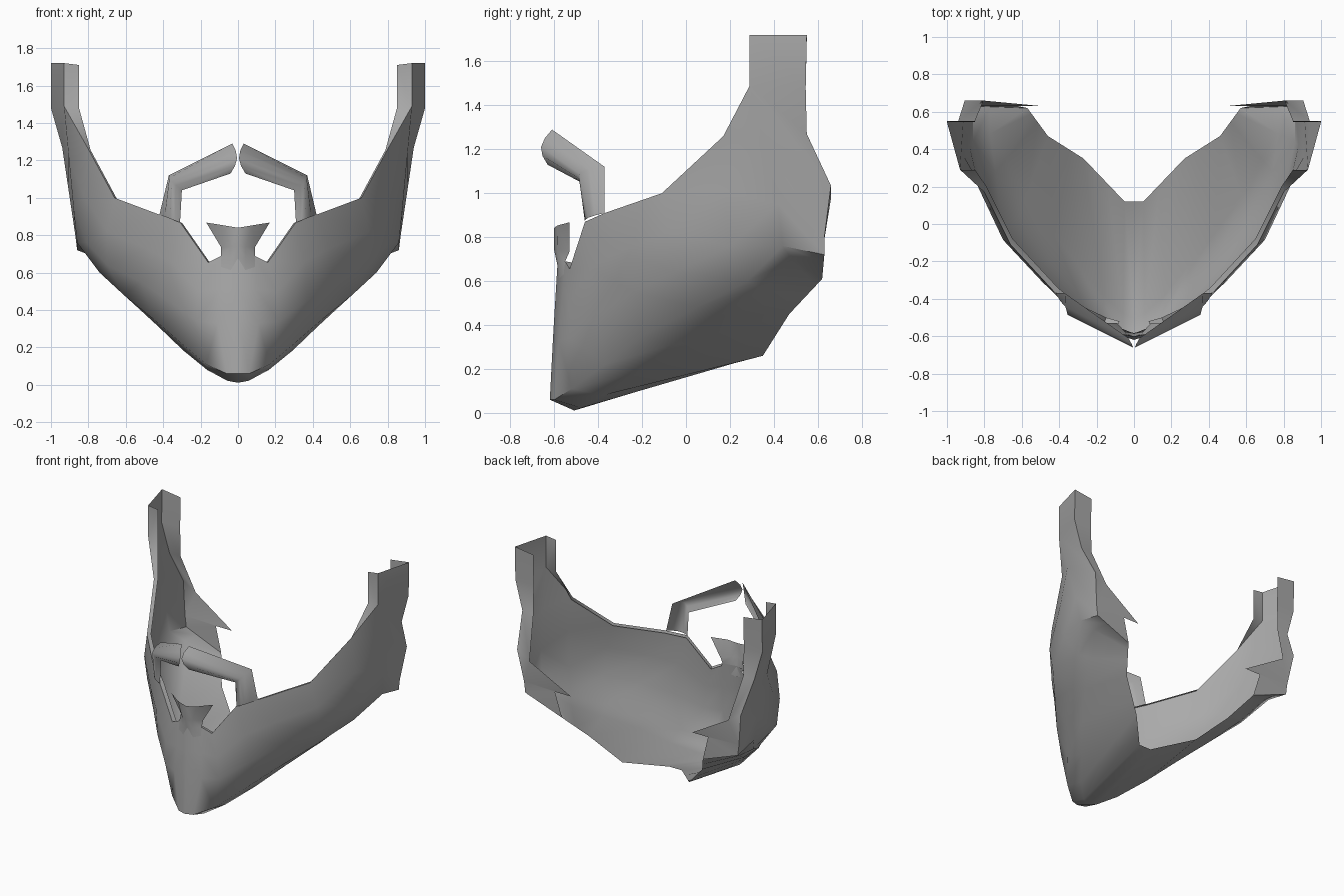
import bpy, bmesh, math
from mathutils import Vector as V

if "Cube" in bpy.data.objects:
    bpy.data.objects.remove(bpy.data.objects["Cube"])

hair = bpy.data.materials.new("hair_grey")
hair.diffuse_color = (0.4, 0.4, 0.4, 1)
hair.use_nodes = True
hair.node_tree.nodes["Principled BSDF"].inputs["Base Color"].default_value = hair.diffuse_color


def part(name, sheets, angle=50):
    """Skin each sheet (list of neighbouring columns) with quads, mirror across x."""
    bm = bmesh.new()
    for cols in sheets:
        grid = [[bm.verts.new(p) for p in col] for col in cols]
        for a, b in zip(grid, grid[1:]):
            for i in range(len(a) - 1):
                bm.faces.new((a[i], a[i + 1], b[i + 1], b[i]))
    bmesh.ops.remove_doubles(bm, verts=bm.verts[:], dist=0.002)
    bmesh.ops.recalc_face_normals(bm, faces=bm.faces[:])
    # keep the normals pointing away from the head
    if sum(f.normal.dot(f.calc_center_median() - V((0, 0.4, 0.8))) for f in bm.faces) < 0:
        bmesh.ops.reverse_faces(bm, faces=bm.faces[:])
    me = bpy.data.meshes.new(name)
    bm.to_mesh(me)
    bm.free()
    me.materials.append(hair)
    ob = bpy.data.objects.new(name, me)
    bpy.context.collection.objects.link(ob)
    ob.modifiers.new("mirror", 'MIRROR').use_clip = True
    bpy.ops.object.select_all(action='DESELECT')
    ob.select_set(True)
    bpy.context.view_layer.objects.active = ob
    bpy.ops.object.shade_smooth_by_angle(angle=math.radians(angle))


# Beard rails, each running from the chin centre to behind the ear
top = [(0, -.585, .68), (.09, -.55, .69), (.16, -.53, .655), (.31, -.46, .87), (.42, -.37, .91),
       (.66, -.11, 1), (.8, .17, 1.26), (.93, .29, 1.49), (.94, .55, 1.27)]
mid = [(0, -.605, .35), (.11, -.58, .33), (.22, -.53, .34), (.37, -.4, .45), (.52, -.24, .55),
       (.7, -.05, .64), (.81, .2, .76), (.88, .42, .95), (.87, .63, .8)]
jaw = [(0, -.62, .06), (.06, -.6, .06), (.17, -.52, .11), (.3, -.37, .22), (.45, -.2, .35),
       (.61, .05, .48), (.74, .28, .6), (.86, .44, .76), (.86, .63, .72)]
neck = [(0, .12, .2), (.05, .12, .2), (.27, .35, .26), (.46, .47, .45), (.57, .62, .61)]
neck = [V(p) for p in neck]
# fill in the neck edge between its corners
neck = [neck[0], neck[1], neck[1].lerp(neck[2], .4), neck[2], neck[2].lerp(neck[3], .4),
        neck[3], neck[3].lerp(neck[4], .5), neck[3].lerp(neck[4], .8), neck[4]]

# Columns: cheek edge, bulged cheek, mid, jaw, sagging underside, neck
cols = []
for i in range(9):
    t, m, j, n = V(top[i]), V(mid[i]), V(jaw[i]), neck[i]
    bulge = V((0, .07, 0)) if i == 8 else V((.02, -.005, 0)) * (1 < i < 7)
    under = j.lerp(n, .15 + .02 * i) - V((0, 0, .07 * (1 - i / 8)))
    cols.append([t, t.lerp(m, .5) + bulge, m, j, under, n])

# Sideburn rising in front of the ear
front = [V((.93, .29, 1.72)), cols[7][0], cols[7][0]]
back = [V((1, .55, 1.72)), V((1, .545, 1.48)), cols[8][0]]

# Flange folded inward behind the jaw, with a pointed lower tip
outer = back + cols[8][1:4] + [neck[8]]
depth = [.15, .15, .09, .1, .38, .24, 0]
drop = [.02, 0, 0, .06, .01, -.07, 0]
inner = [p - V((d, 0, z)) for p, d, z in zip(outer, depth, drop)]

# Narrow inward rim along the cheek, widening into the sideburn's front flange
edge = [c[0] for c in cols[1:7]] + front[1::-1]
rim = [p + V((-.012, .03, -.005)) for p in edge[:6]] + [p - V((.08, 0, .01)) for p in edge[6:]]

part("beard", [cols, [front, back], [outer, inner], [edge, rim]])

# Soul patch rows: half width, centre y and z, side y and z
rows = [(.17, -.602, .84, -.53, .868), (.09, -.6, .74, -.53, .735),
        (.09, -.585, .67, -.55, .69), (.09, -.582, .6, -.557, .63)]
part("lip_tuft", [[[(w * t, y + (ys - y) * t ** 2, z + (zs - z) * t) for w, y, z, ys, zs in rows]
                   for t in (0, .45, 1)]])

# Moustache sections: upper edge, lower edge, outward bulge between them
sections = [((.03, -.61, 1.29), (.04, -.63, 1.13), (-.03, -.04, 0)),
            ((.37, -.37, 1.12), (.3, -.46, 1.04), (.02, -.07, .01)),
            ((.42, -.37, .91), (.31, -.46, .868), (0, -.03, 0))]
part("moustache", [[[V(a).lerp(V(b), k / 4) + V(c) * math.sin(math.pi * k / 4) for k in range(5)]
                    for a, b, c in sections]])
